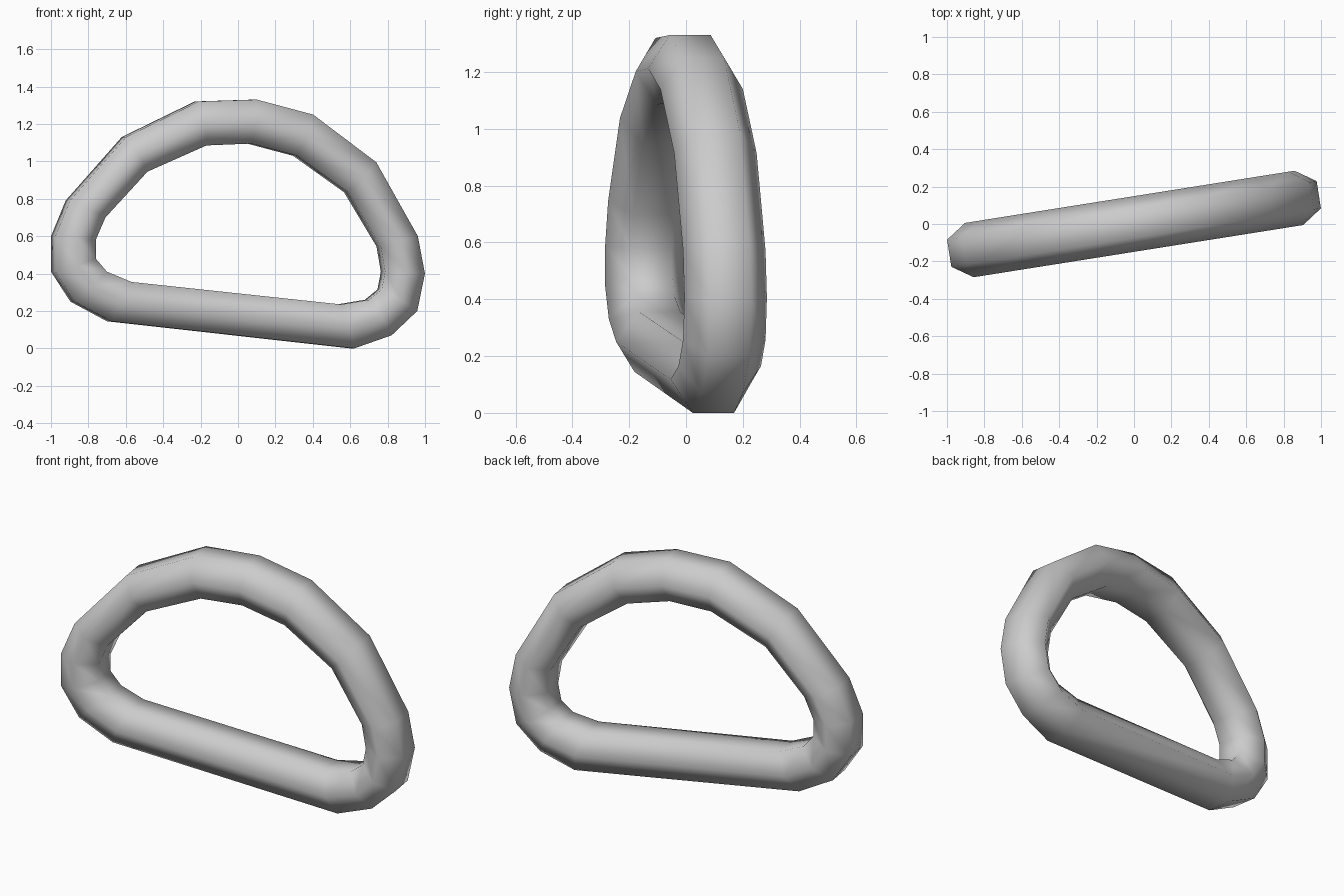
import bpy, math

if "Cube" in bpy.data.objects:
    bpy.data.objects.remove(bpy.data.objects["Cube"])

TURN = math.radians(9)     # ring is turned about the vertical axis
R = 0.147                  # radius of the six-sided bar section

# Outer and inner rim of the D shape: (outer x, outer z, inner x, inner z)
RIMS = [
    (-0.22, 1.32, -0.18, 1.085), (0.09, 1.33, 0.06, 1.095),
    (0.39, 1.25, 0.305, 1.03), (0.728, 0.995, 0.578, 0.835),
    (0.95, 0.60, 0.752, 0.545), (0.988, 0.40, 0.775, 0.41),
    (0.947, 0.20, 0.757, 0.315), (0.81, 0.07, 0.69, 0.26),
    (0.61, 0.00, 0.54, 0.235), (-0.69, 0.145, -0.58, 0.355),
    (-0.885, 0.25, -0.712, 0.41), (-0.988, 0.41, -0.772, 0.48),
    (-0.988, 0.60, -0.772, 0.58), (-0.91, 0.79, -0.72, 0.70),
    (-0.61, 1.13, -0.495, 0.945),
]

# Six-sided section at each station, stretched between the rims
verts = []
for ox, oz, ix, iz in RIMS:
    ox, ix = ox / math.cos(TURN), ix / math.cos(TURN)
    cx, cz = (ox + ix) / 2, (oz + iz) / 2
    hx, hz = (ox - ix) / 2, (oz - iz) / 2
    for side, depth in ((1, -.5), (1, .5), (0, 1), (-1, .5), (-1, -.5), (0, -1)):
        u, d = cx + side * hx, depth * R
        verts.append((u * math.cos(TURN) - d * math.sin(TURN),
                      u * math.sin(TURN) + d * math.cos(TURN),
                      cz + side * hz))

# Skin the closed loop of sections
n = len(RIMS)
faces = []
for i in range(n):
    j = (i + 1) % n
    for k in range(6):
        m = (k + 1) % 6
        faces.append((i * 6 + k, i * 6 + m, j * 6 + m, j * 6 + k))

mesh = bpy.data.meshes.new("d_ring")
mesh.from_pydata(verts, [], faces)
mesh.validate()
ring = bpy.data.objects.new("d_ring", mesh)
bpy.context.collection.objects.link(ring)

# Consistent outward normals, smooth shading
import bmesh
bm = bmesh.new()
bm.from_mesh(mesh)
bmesh.ops.recalc_face_normals(bm, faces=bm.faces)
for f in bm.faces:
    f.smooth = True
bm.to_mesh(mesh)
bm.free()
